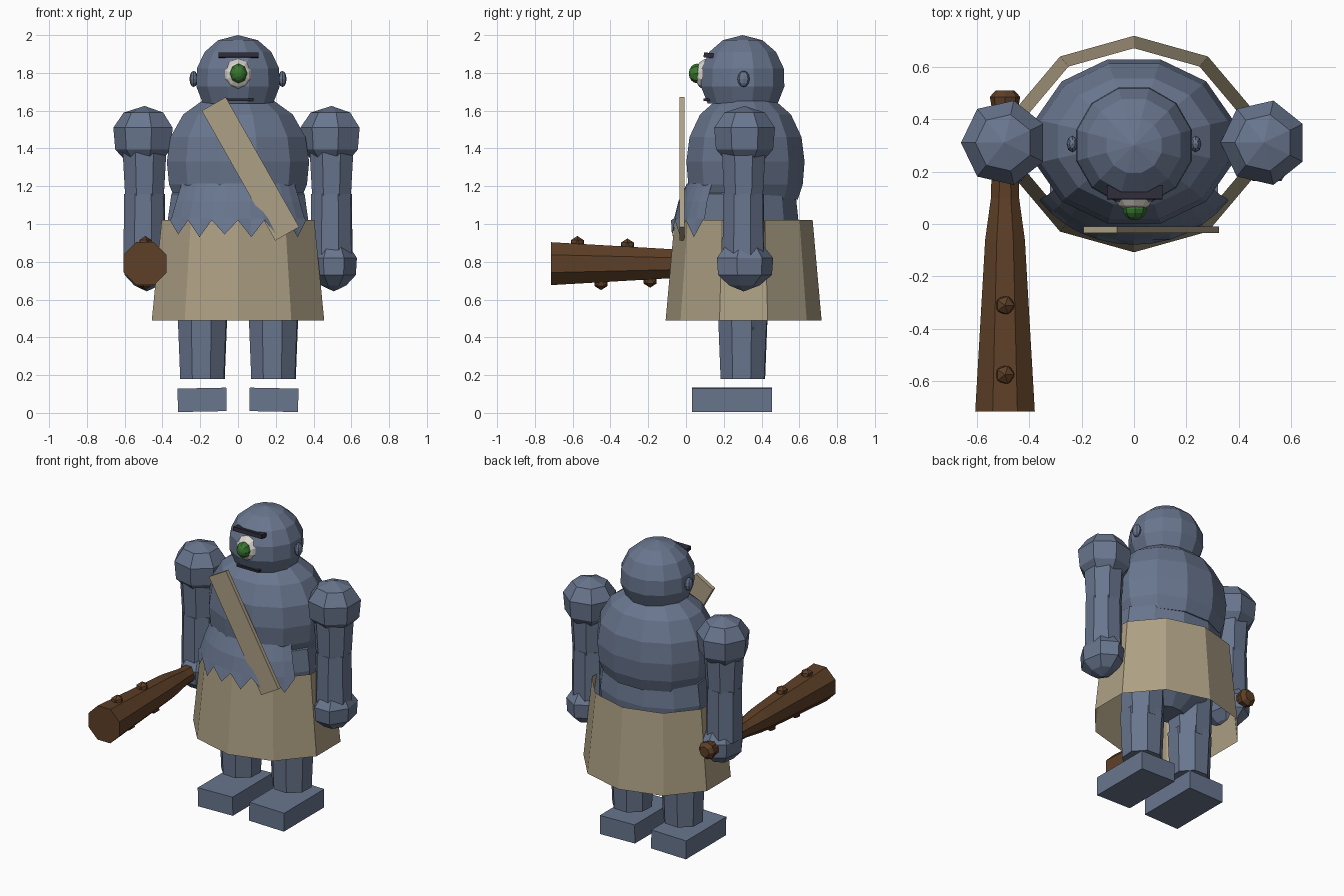
import bpy, bmesh, math
from mathutils import Matrix, Vector

cube = bpy.data.objects.get("Cube")
if cube:
    bpy.data.objects.remove(cube, do_unlink=True)


def material(name, rgb):
    m = bpy.data.materials.new(name)
    m.use_nodes = True
    m.diffuse_color = (*rgb, 1)
    m.node_tree.nodes["Principled BSDF"].inputs["Base Color"].default_value = (*rgb, 1)
    return m


skin = material("blue_grey_skin", (0.14, 0.18, 0.27))
hide = material("tan_hide", (0.42, 0.35, 0.23))
wood = material("brown_wood", (0.11, 0.05, 0.02))
white = material("eye_white", (0.70, 0.66, 0.60))
green = material("iris_green", (0.04, 0.18, 0.03))
dark = material("dark_hair", (0.027, 0.024, 0.038))


def finish(bm, name, mat, matrix=None):
    if matrix:
        bm.transform(matrix)
    bmesh.ops.recalc_face_normals(bm, faces=bm.faces)
    mesh = bpy.data.meshes.new(name)
    bm.to_mesh(mesh)
    bm.free()
    mesh.materials.append(mat)
    obj = bpy.data.objects.new(name, mesh)
    bpy.context.collection.objects.link(obj)
    return obj


def lathe(name, mat, profile, loc=(0, 0, 0), scale=(1, 1), segs=8, phase=0, caps=True, rot=None):
    """Faceted solid from (radius, height) pairs, listed bottom to top."""
    bm = bmesh.new()
    rings = []
    for r, z in profile:
        rings.append([bm.verts.new((r * scale[0] * math.cos(phase + math.tau * i / segs),
                                    r * scale[1] * math.sin(phase + math.tau * i / segs), z))
                      for i in range(segs)])
    for a, b in zip(rings, rings[1:]):
        for i in range(segs):
            j = (i + 1) % segs
            bm.faces.new((a[i], a[j], b[j], b[i]))
    if caps:
        bm.faces.new(rings[0])
        bm.faces.new(rings[-1])
    bmesh.ops.remove_doubles(bm, verts=bm.verts, dist=0.0005)
    m = Matrix.Translation(loc)
    return finish(bm, name, mat, m @ rot if rot else m)


def ball(name, mat, loc, size, segs=10, rings=7, rot=None):
    bm = bmesh.new()
    bmesh.ops.create_uvsphere(bm, u_segments=segs, v_segments=rings, radius=1)
    m = Matrix.Translation(loc) @ Matrix.Diagonal((*size, 1))
    return finish(bm, name, mat, m @ rot if rot else m)


def box(name, mat, loc, size, rot=None):
    bm = bmesh.new()
    bmesh.ops.create_cube(bm, size=1)
    m = Matrix.Translation(loc)
    if rot:
        m = m @ rot
    return finish(bm, name, mat, m @ Matrix.Diagonal((*size, 1)))


Y = 0.305  # depth of the body axis
forward = Matrix.Rotation(math.pi / 2, 4, 'X')

# Head: sphere with a flat jaw
head_arc = [(0.232 * math.cos(math.radians(a)), 1.768 + 0.232 * math.sin(math.radians(a)))
            for a in (-34, -10, 14, 38, 62, 90)]
lathe("head", skin, head_arc, (0, 0.3, 0), segs=12, phase=math.pi / 12)
for side, x in (("right", -0.235), ("left", 0.235)):
    ball(side + "_ear", skin, (x, 0.305, 1.768), (0.022, 0.032, 0.043), 8, 6)

# Face
ball("eyeball", white, (0, 0.13, 1.79), (0.085, 0.085, 0.09), 10, 8, forward)
ball("iris", green, (0.003, 0.058, 1.797), (0.046, 0.043, 0.052), 8, 8, forward)
box("brow", dark, (0.003, 0.12, 1.893), (0.212, 0.052, 0.026), Matrix.Rotation(-0.12, 4, 'X'))
box("mouth", dark, (0.003, 0.113, 1.657), (0.16, 0.04, 0.014))

# Torso, waist and pelvis
lathe("torso", skin, [(0.345, 1.13), (0.378, 1.21), (0.39, 1.33), (0.37, 1.46),
                      (0.3, 1.58), (0.2, 1.65)], (0, Y + 0.01, 0), (1, 0.83), 12, math.pi / 12)
lathe("waist", skin, [(0.12, 0.57), (0.27, 0.68), (0.36, 0.85), (0.385, 1.02),
                      (0.365, 1.16), (0.3, 1.21)], (0, Y, 0), (1, 0.78), 12, math.pi / 12)

# Skirt: open ten-sided cone
lathe("skirt", hide, [(0.48, 0.49), (0.425, 1.02)], (0, Y, 0), (1, 0.86), 10,
      math.pi / 10, caps=False)

# Ragged belly fold over the front of the skirt
bm = bmesh.new()
columns = []
for i in range(13):
    a = math.radians(214 + i * 112 / 12)
    low = 0.93 + 0.015 * (i % 4 == 1) if i % 2 else 1.02
    rows = ((0.36, 0.30, 1.215), (0.395, 0.345, 1.12), (0.425, 0.368, 1.03), (0.435, 0.384, low))
    columns.append([bm.verts.new((rx * math.cos(a), Y + ry * math.sin(a), z)) for rx, ry, z in rows])
for a, b in zip(columns, columns[1:]):
    for k in range(3):
        bm.faces.new((a[k], b[k], b[k + 1], a[k + 1]))
finish(bm, "belly_fold", skin)

# Chest strap
box("chest_strap", hide, (0.066, -0.022, 1.292), (0.146, 0.026, 0.79),
    Matrix.Rotation(math.radians(-29.5), 4, 'Y'))

# Limbs
for side, s in (("right", -1), ("left", 1)):
    x = 0.495 * s
    lathe(side + "_shoulder", skin, [(0.11, 1.345), (0.155, 1.395), (0.165, 1.51), (0.11, 1.59),
                                     (0.0, 1.625)], (x, 0.31, 0), segs=7, phase=math.pi)
    lathe(side + "_upper_arm", skin, [(0.108, 1.1), (0.126, 1.4)], (x, Y, 0), segs=8, phase=0.39)
    lathe(side + "_forearm", skin, [(0.118, 0.82), (0.113, 1.16)], (x, Y, 0), segs=8, phase=0.32)
    lathe(side + "_hand", skin, [(0.0, 0.643), (0.085, 0.675), (0.15, 0.73), (0.157, 0.82),
                                 (0.10, 0.89)], (x + 0.012, Y, 0), (0.8, 1), 7, math.pi / 2)
    lathe(side + "_thigh", skin, [(0.132, 0.44), (0.142, 0.75)], (0.188 * s, Y, 0), segs=8, phase=0.39)
    lathe(side + "_shin", skin, [(0.125, 0.18), (0.138, 0.49)], (0.188 * s, Y - 0.004, 0), segs=8,
          phase=0.34)
    box(side + "_foot", skin, (0.19 * s, 0.243, 0.069), (0.258, 0.424, 0.124),
        Matrix.Rotation(0.02 * s, 4, 'Y'))

# Club held forward in the right hand
CX, CZ = -0.492, 0.79
lathe("club", wood, [(0.05, -0.46), (0.058, -0.1), (0.082, 0.06), (0.123, 0.715)],
      (CX, 0, CZ), segs=8, phase=math.pi / 8, rot=forward)
lathe("club_pommel", wood, [(0.035, -0.51), (0.058, -0.485), (0.05, -0.44)],
      (CX, 0, CZ), segs=8, rot=forward)
for i, (y, turn) in enumerate(((-0.31, 0), (-0.575, 0), (-0.19, 180), (-0.45, 180))):
    a = math.radians(turn)
    r = 0.078 - 0.05 * y
    bm = bmesh.new()
    bmesh.ops.create_icosphere(bm, subdivisions=1, radius=0.04)
    finish(bm, "club_stud_%d" % (i + 1), wood,
           Matrix.Translation((CX + r * math.sin(a), y, CZ + r * math.cos(a))))
